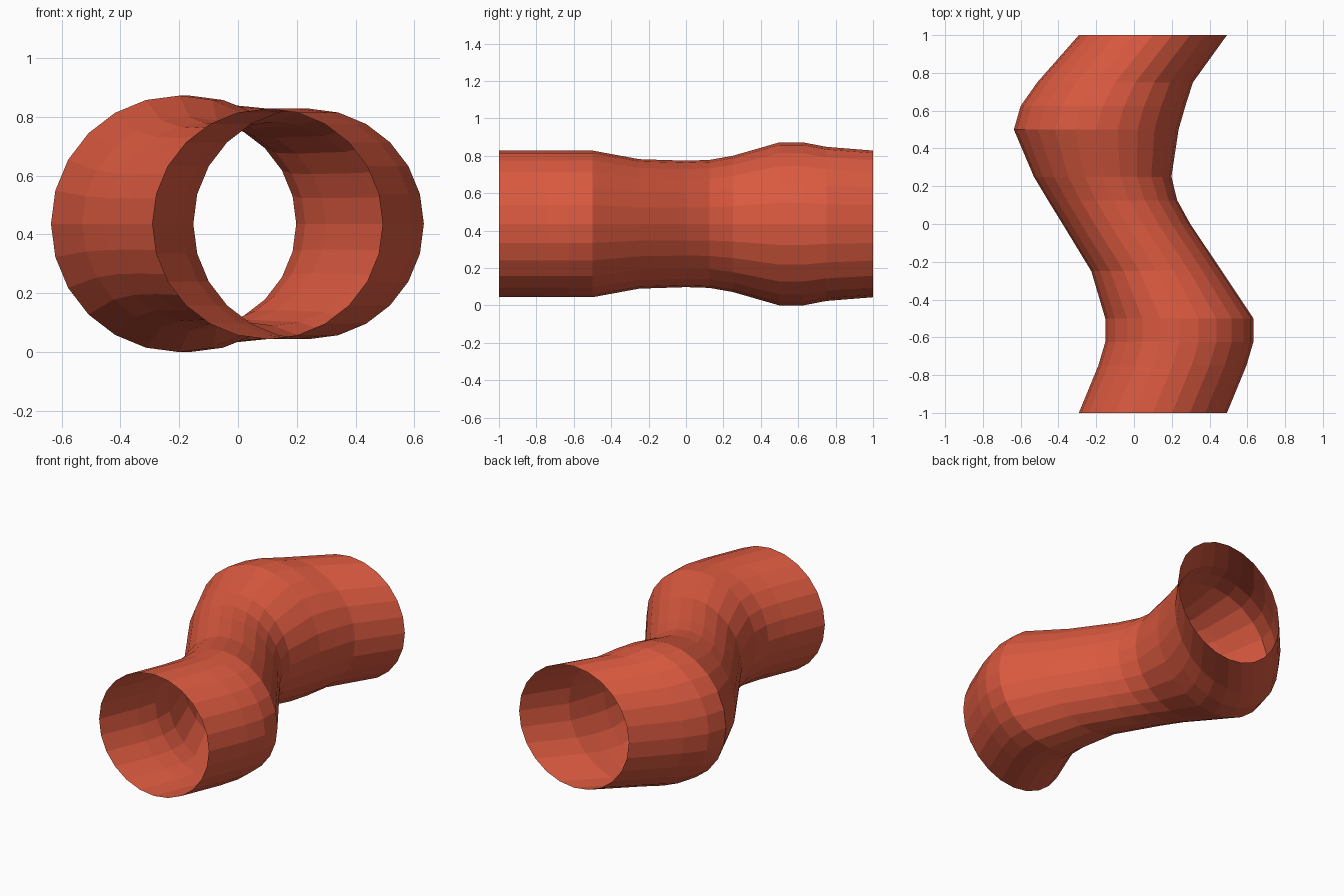
import bpy, bmesh, math

if "Cube" in bpy.data.objects:
    bpy.data.objects.remove(bpy.data.objects["Cube"])

SIDES = 24
CENTRE_Z = 0.436

# Rings along the pipe: y position, centre x, radius
RINGS = [
    (-1.0, 0.10, 0.392), (-0.75, 0.203, 0.392), (-0.625, 0.24, 0.392),
    (-0.5, 0.24, 0.392), (-0.25, 0.12, 0.346), (0.0, -0.04, 0.338),
    (0.125, -0.113, 0.342), (0.25, -0.166, 0.364), (0.5, -0.2, 0.436),
    (0.625, -0.164, 0.436), (0.75, -0.1, 0.412), (1.0, 0.10, 0.392),
]

# Winding open-ended pipe, bridged ring by ring
bm = bmesh.new()
loops = []
for y, cx, r in RINGS:
    loops.append([bm.verts.new((cx + r * math.cos(2 * math.pi * i / SIDES), y,
                                CENTRE_Z + r * math.sin(2 * math.pi * i / SIDES)))
                  for i in range(SIDES)])
for a, b in zip(loops, loops[1:]):
    for i in range(SIDES):
        j = (i + 1) % SIDES
        bm.faces.new((a[i], b[i], b[j], a[j]))

# Make the faces point outwards
f = bm.faces[:][0]
f.normal_update()
if f.normal.x < 0:
    bmesh.ops.reverse_faces(bm, faces=bm.faces[:])

mesh = bpy.data.meshes.new("pipe")
bm.to_mesh(mesh)
bm.free()
pipe = bpy.data.objects.new("pipe", mesh)
bpy.context.collection.objects.link(pipe)

# Red finish
red = bpy.data.materials.new("red")
red.diffuse_color = (0.70, 0.10, 0.05, 1)
red.use_nodes = True
red.node_tree.nodes["Principled BSDF"].inputs["Base Color"].default_value = red.diffuse_color
mesh.materials.append(red)
